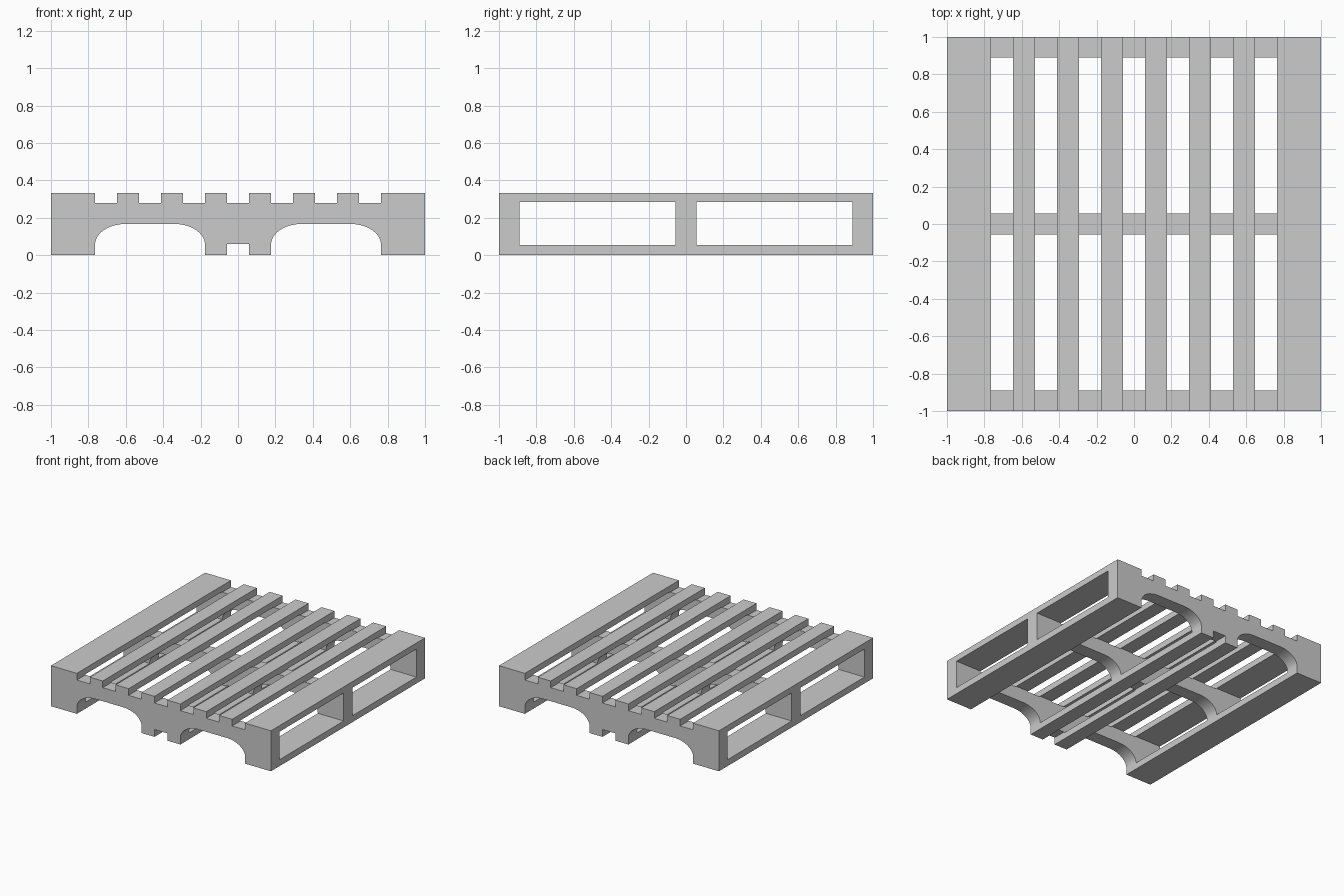
import bpy, bmesh, math

if "Cube" in bpy.data.objects:
    bpy.data.objects.remove(bpy.data.objects["Cube"])

U = 2 / 17             # board pitch: boards and gaps share one width
H = 0.333              # overall height
GAP_Z = 0.278          # floor of the gaps between top boards
WIN_Z = (0.053, 0.283) # bottom and top of side openings
ARCH_Z, SPRING_Z = 0.167, 0.056
RX = 0.165             # horizontal radius of arch corners


def extrude_profile(name, pts):
    """Extrude an x/z outline along y from -1 to 1."""
    bm = bmesh.new()
    face = bm.faces.new([bm.verts.new((x, -1, z)) for x, z in pts])
    ext = bmesh.ops.extrude_face_region(bm, geom=[face])["geom"]
    bmesh.ops.translate(bm, vec=(0, 2, 0),
                        verts=[v for v in ext if isinstance(v, bmesh.types.BMVert)])
    bmesh.ops.recalc_face_normals(bm, faces=bm.faces)
    me = bpy.data.meshes.new(name)
    bm.to_mesh(me)
    bm.free()
    ob = bpy.data.objects.new(name, me)
    bpy.context.collection.objects.link(ob)
    return ob


def half_profile():
    """Right half of the front outline, from bottom centre to top centre."""
    inner, outer = 1.5 * U, 6.5 * U
    pts = [(U / 2, 0.06), (U / 2, 0), (inner, 0)]
    n = 10
    arc = [(math.cos(i / n * math.pi / 2), math.sin(i / n * math.pi / 2))
           for i in range(n + 1)]
    rz = ARCH_Z - SPRING_Z
    # fork arch
    pts += [(inner + RX - RX * c, SPRING_Z + rz * s) for c, s in arc]
    pts += [(outer - RX + RX * c, SPRING_Z + rz * s) for c, s in reversed(arc)]
    pts += [(outer, 0), (1, 0), (1, H)]
    # gaps between the top boards
    for k in (6, 4, 2):
        hi, lo = (k + 0.5) * U, (k - 0.5) * U
        pts += [(hi, H), (hi, GAP_Z), (lo, GAP_Z), (lo, H)]
    pts += [(U / 2, H), (U / 2, GAP_Z)]
    return pts


# pallet body with boards, gaps and arches
right = half_profile()
pallet = extrude_profile("pallet", right + [(-x, z) for x, z in reversed(right)])

# side openings leave three cross walls
for side, label in ((-1, "front"), (1, "back")):
    bpy.ops.mesh.primitive_cube_add(size=1, location=(0, side * 0.4725, sum(WIN_Z) / 2))
    cutter = bpy.context.object
    cutter.name = label + "_opening_cutter"
    cutter.scale = (2.4, 0.833, WIN_Z[1] - WIN_Z[0])
    cutter.hide_render = True
    cutter.display_type = 'WIRE'
    mod = pallet.modifiers.new(label + "_opening", 'BOOLEAN')
    mod.operation = 'DIFFERENCE'
    mod.solver = 'EXACT'
    mod.object = cutter
    bpy.ops.object.select_all(action='DESELECT')
    pallet.select_set(True)
    bpy.context.view_layer.objects.active = pallet
    bpy.ops.object.modifier_apply(modifier=mod.name)
    bpy.data.objects.remove(cutter)

# smooth arch corners, crisp board edges
bpy.ops.object.shade_smooth_by_angle(angle=math.radians(30))
